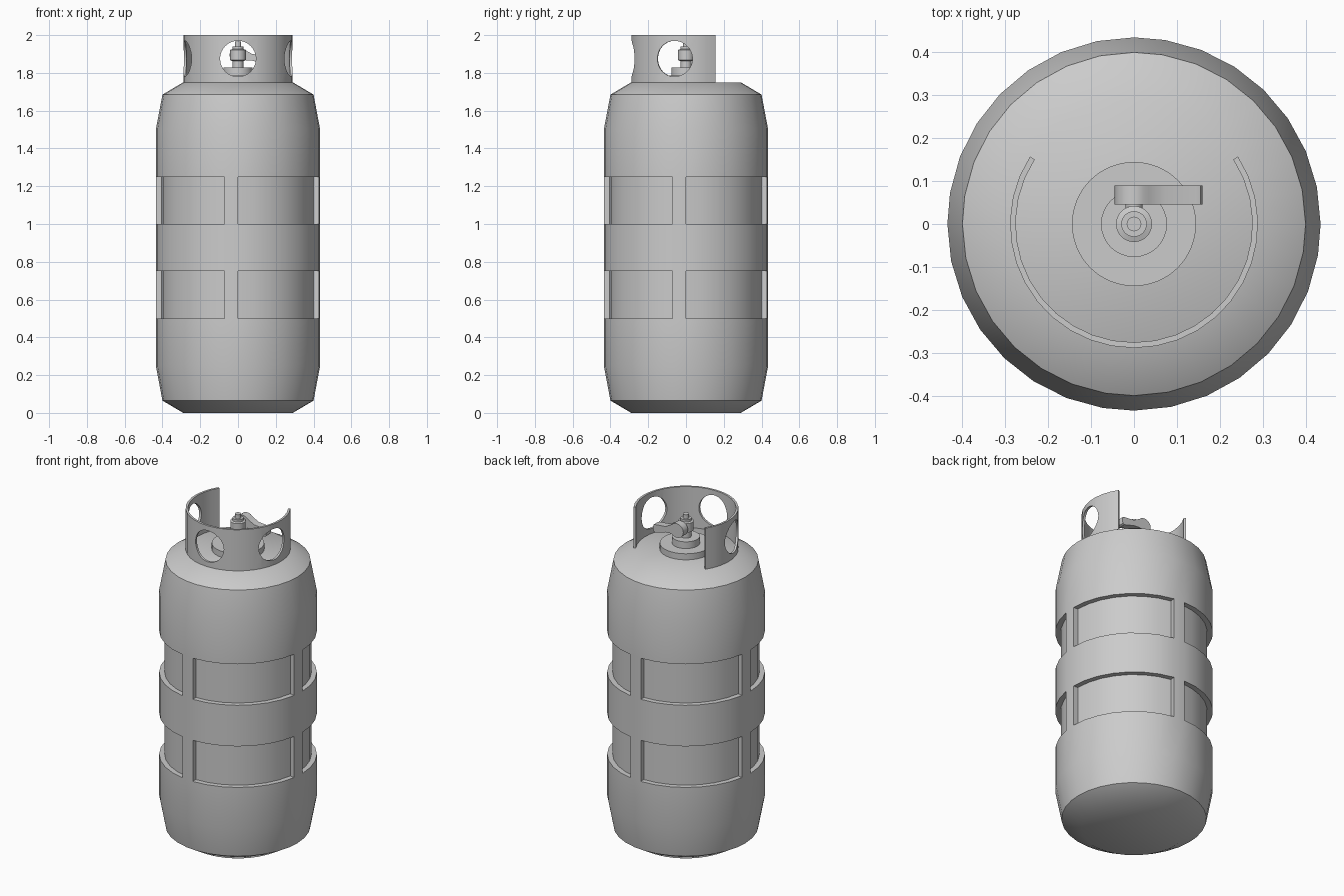
import bpy, bmesh
from math import sin, cos, pi, radians
from mathutils import Matrix

if "Cube" in bpy.data.objects:
    bpy.data.objects.remove(bpy.data.objects["Cube"])


def finish(name, bm, angle=35):
    bmesh.ops.recalc_face_normals(bm, faces=bm.faces[:])
    me = bpy.data.meshes.new(name)
    bm.to_mesh(me)
    bm.free()
    ob = bpy.data.objects.new(name, me)
    bpy.context.collection.objects.link(ob)
    if angle:
        smooth(ob, angle)
    return ob


def smooth(ob, angle=35):
    bpy.ops.object.select_all(action='DESELECT')
    ob.select_set(True)
    bpy.context.view_layer.objects.active = ob
    bpy.ops.object.shade_smooth_by_angle(angle=radians(angle))


def revolve(name, profile, angles):
    """Closed solid of revolution about z from (radius, z) points."""
    bm = bmesh.new()
    rings = [[bm.verts.new((r * cos(a), r * sin(a), z)) for a in angles]
             for r, z in profile]
    n = len(angles)
    grid = {}
    for k, (lo, hi) in enumerate(zip(rings, rings[1:])):
        for i in range(n):
            j = (i + 1) % n
            grid[k, i] = bm.faces.new((lo[i], lo[j], hi[j], hi[i]))
    bm.faces.new(rings[0][::-1])
    bm.faces.new(rings[-1])
    return bm, grid


# Tank body: each quarter is seven recessed facets and one narrow rib
RIB = 9.6
STEP = (90 - RIB) / 7
angles = [radians(90 * q + STEP * i) for q in range(4) for i in range(8)]
R, DEPTH = 0.435, 0.03
profile = [(0.29, 0), (0.40, 0.065), (R, 0.25), (R, 0.5), (R, 0.75), (R, 1.0),
           (R, 1.25), (R, 1.5), (0.40, 1.685), (0.29, 1.75)]
bm, grid = revolve("tank_body", profile, angles)

# Recessed panels pushed inward in two bands
for band in (3, 5):
    for q in range(4):
        faces = [grid[band, q * 8 + i] for i in range(7)]
        out = bmesh.ops.extrude_face_region(bm, geom=faces)["geom"]
        for v in out:
            if isinstance(v, bmesh.types.BMVert):
                v.co.x *= (R - DEPTH) / R
                v.co.y *= (R - DEPTH) / R
        bmesh.ops.delete(bm, geom=[f for f in faces if f.is_valid],
                         context='FACES_ONLY')
finish("tank_body", bm)

# Guard collar: open ring swept around the front
bm = bmesh.new()
START, END, SEGS = radians(147), radians(393), 24
section = [(0.276, 1.74), (0.289, 1.74), (0.289, 2.0), (0.276, 2.0)]
rings = []
for i in range(SEGS + 1):
    a = START + (END - START) * i / SEGS
    rings.append([bm.verts.new((r * cos(a), r * sin(a), z)) for r, z in section])
for p, q in zip(rings, rings[1:]):
    for i in range(4):
        j = (i + 1) % 4
        bm.faces.new((p[i], p[j], q[j], q[i]))
bm.faces.new(rings[0])
bm.faces.new(rings[-1][::-1])
collar = finish("guard_collar", bm, None)

# Three round hand holes cut through the collar
bm = bmesh.new()
for deg in (192.4, 270, 347.6):
    m = (Matrix.Rotation(radians(deg), 4, 'Z')
         @ Matrix.Translation((0.28, 0, 1.875))
         @ Matrix.Rotation(pi / 2, 4, 'Y'))
    bmesh.ops.create_cone(bm, cap_ends=True, segments=32, radius1=0.095,
                          radius2=0.095, depth=0.2, matrix=m)
cutter = finish("hole_cutter", bm, None)
cutter.hide_render = True
mod = collar.modifiers.new("holes", 'BOOLEAN')
mod.operation = 'DIFFERENCE'
mod.solver = 'EXACT'
mod.object = cutter
bpy.context.view_layer.objects.active = collar
bpy.ops.object.modifier_apply(modifier=mod.name)
bpy.data.objects.remove(cutter)
smooth(collar)

# Valve: stepped base discs, stem, nut and tip
valve = [(0.145, 1.745), (0.145, 1.787), (0.077, 1.787), (0.077, 1.828),
         (0.029, 1.828), (0.029, 1.862), (0.042, 1.868), (0.042, 1.922),
         (0.030, 1.926), (0.030, 1.94), (0.017, 1.94), (0.017, 1.965)]
bm, _ = revolve("valve", valve, [2 * pi * i / 32 for i in range(32)])
finish("valve", bm)

# Spindle joining the valve to its lever
bm = bmesh.new()
bmesh.ops.create_cone(bm, cap_ends=True, segments=16, radius1=0.02, radius2=0.02,
                      depth=0.04, matrix=Matrix.Translation((0, 0.045, 1.895))
                      @ Matrix.Rotation(pi / 2, 4, 'X'))
finish("valve_spindle", bm)

# Lever: round hub with a tapering arm, extruded along y
outline = [(0.045 * cos(radians(d)), 1.895 + 0.043 * sin(radians(d)))
           for d in range(40, 321, 20)]
outline += [(0.075, 1.865), (0.145, 1.845), (0.155, 1.85),
            (0.16, 1.87), (0.155, 1.89), (0.145, 1.893), (0.075, 1.90)]
bm = bmesh.new()
face = bm.faces.new([bm.verts.new((x, 0.045, z)) for x, z in outline])
out = bmesh.ops.extrude_face_region(bm, geom=[face])["geom"]
bmesh.ops.translate(bm, vec=(0, 0.045, 0),
                    verts=[v for v in out if isinstance(v, bmesh.types.BMVert)])
if not any(all(abs(v.co.y - 0.045) < 1e-5 for v in f.verts) for f in bm.faces):
    bm.faces.new([v for v in bm.verts if abs(v.co.y - 0.045) < 1e-5])
finish("valve_lever", bm)
